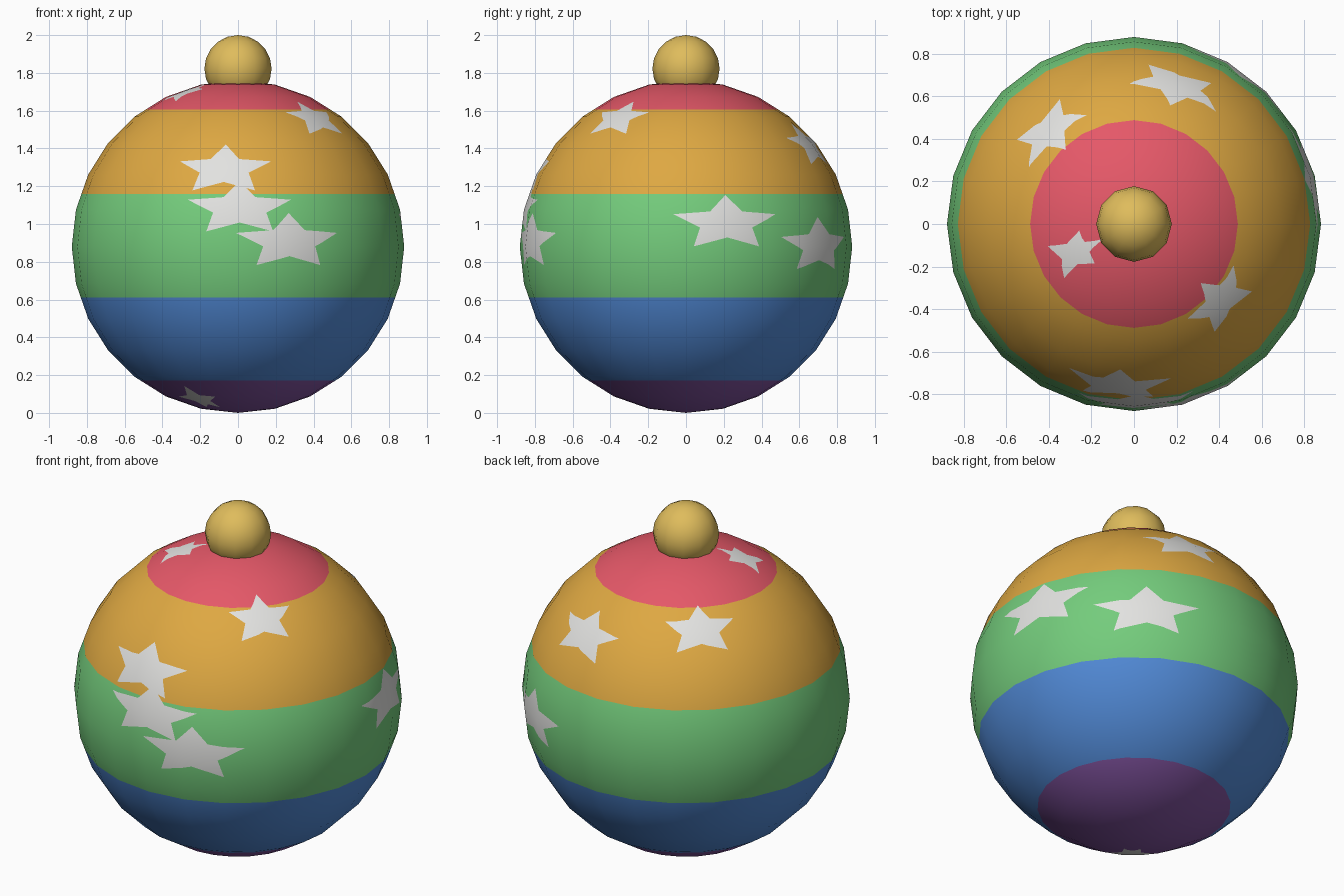
import bpy, bmesh
from math import radians, degrees, sin, cos, asin, floor, pi
from mathutils import Vector
from mathutils.geometry import intersect_point_line

cube = bpy.data.objects.get("Cube")
if cube:
    bpy.data.objects.remove(cube, do_unlink=True)

RADIUS, SEGMENTS, RINGS = 0.88, 24, 14
CENTRE = Vector((0, 0, RADIUS))
DLON, DLAT = 360 / SEGMENTS, 180 / RINGS


def material(name, rgb):
    linear = [((c / 255 + 0.055) / 1.055) ** 2.4 for c in rgb] + [1]
    mat = bpy.data.materials.new(name)
    mat.use_nodes = True
    mat.diffuse_color = linear
    mat.node_tree.nodes["Principled BSDF"].inputs["Base Color"].default_value = linear
    return mat


# Bands from bottom to top, then the stars
band_materials = [
    material("purple", (130, 84, 161)),
    material("blue", (82, 139, 216)),
    material("green", (116, 204, 124)),
    material("orange", (222, 168, 66)),
    material("red", (229, 88, 104)),
    material("star white", (226, 226, 224)),
]
gold = material("gold", (223, 188, 92))
STAR = 5
band_lats = [degrees(asin((z - RADIUS) / RADIUS)) for z in (0.17, 0.61, 1.16, 1.61)]

# Star centres as longitude, latitude
star_centres = [(-95.4, 28), (-89.4, 13.4), (-71.7, 1.7), (-41.5, 51.2), (-154, 69.5),
                (132.5, 47), (73, 38), (14.5, 8.2), (54.5, 0.3), (-127.6, -67.5)]


def star_outline(lon, lat):
    """Five-pointed star, in longitude and latitude."""
    points = []
    for i in range(10):
        size = 10 if i % 2 == 0 else 5
        a = pi / 2 + i * pi / 5
        points.append(Vector((lon + 2 * size * cos(a), lat + size * sin(a), 0)))
    return points


def inside(p, outline):
    hit = False
    for a, b in zip(outline, outline[1:] + outline[:1]):
        if (a.y > p.y) != (b.y > p.y) and p.x < a.x + (p.y - a.y) * (b.x - a.x) / (b.y - a.y):
            hit = not hit
    return hit


def cut(bm, faces, point, normal):
    geom = set(faces)
    for f in faces:
        geom.update(f.verts)
        geom.update(f.edges)
    bmesh.ops.bisect_plane(bm, geom=list(geom), dist=1e-4, plane_co=point, plane_no=normal)


def near(face, a, b):
    """True where the face overlaps the box around one star edge."""
    for k in (0, 1):
        values = [v.co[k] for v in face.verts]
        if max(values) < min(a[k], b[k]) - 0.01 or min(values) > max(a[k], b[k]) + 0.01:
            return False
    return True


def on_ball(lon, lat):
    a, b = radians(lon), radians(lat)
    return CENTRE + RADIUS * Vector((cos(b) * cos(a), cos(b) * sin(a), sin(b)))


def wrap(co):
    """Fold a point of the flat sheet onto the flat facets of the ball."""
    i = min(floor((co.x + 180) / DLON + 1e-5), SEGMENTS - 1)
    j = min(floor((co.y + 90) / DLAT + 1e-5), RINGS - 1)
    lon, lat = i * DLON - 180, j * DLAT - 90
    s, t = (co.x - lon) / DLON, (co.y - lat) / DLAT
    low = on_ball(lon, lat).lerp(on_ball(lon + DLON, lat), s)
    high = on_ball(lon, lat + DLAT).lerp(on_ball(lon + DLON, lat + DLAT), s)
    return low.lerp(high, t)


# Flat sheet of longitude and latitude
bm = bmesh.new()
grid = [[bm.verts.new((i * DLON - 180, j * DLAT - 90, 0)) for j in range(RINGS + 1)]
        for i in range(SEGMENTS + 1)]
for i in range(SEGMENTS):
    for j in range(RINGS):
        bm.faces.new((grid[i][j], grid[i + 1][j], grid[i + 1][j + 1], grid[i][j + 1]))

# Cut the bands and the stars into the sheet
for lat in band_lats:
    cut(bm, bm.faces[:], (0, lat, 0), (0, 1, 0))
outlines = [star_outline(*c) for c in star_centres]
for outline in outlines:
    for a, b in zip(outline, outline[1:] + outline[:1]):
        d = b - a
        cut(bm, [f for f in bm.faces if near(f, a, b)], a, (-d.y, d.x, 0))

# Colour the faces, then wrap the sheet into a ball
for f in bm.faces:
    mid = f.calc_center_median()
    starred = any(inside(mid, o) for o in outlines)
    f.material_index = STAR if starred else sum(mid.y > lat for lat in band_lats)
    f.smooth = True
for v in bm.verts:
    v.co = wrap(v.co)
bmesh.ops.remove_doubles(bm, verts=bm.verts[:], dist=1e-5)

mesh = bpy.data.meshes.new("bauble")
bm.to_mesh(mesh)
bm.free()
for mat in band_materials:
    mesh.materials.append(mat)
# Round shading across the cut faces
mesh.normals_split_custom_set_from_vertices([(v.co - CENTRE).normalized() for v in mesh.vertices])
bauble = bpy.data.objects.new("bauble", mesh)
bpy.context.collection.objects.link(bauble)

# Gold knob on top
bpy.ops.mesh.primitive_uv_sphere_add(segments=12, ring_count=10, radius=0.178, location=(0, 0, 1.822))
knob = bpy.context.object
knob.name = "top_knob"
knob.data.materials.append(gold)
bpy.ops.object.shade_smooth()
